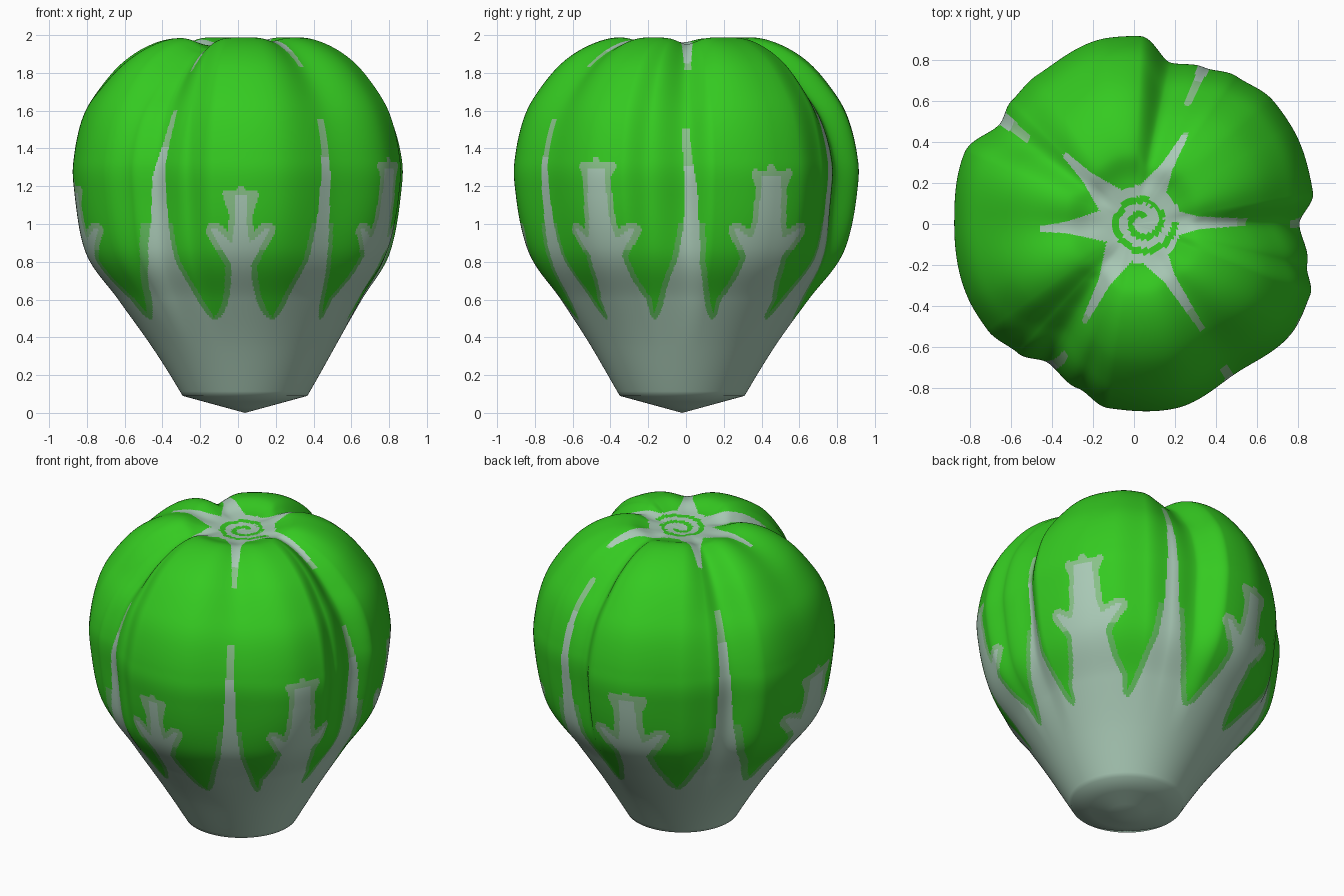
import bpy, bmesh, math

if "Cube" in bpy.data.objects:
    bpy.data.objects.remove(bpy.data.objects["Cube"])

# ---------- colours ----------
def material(name, rgb):
    m = bpy.data.materials.new(name)
    m.diffuse_color = (*rgb, 1)
    m.use_nodes = True
    m.node_tree.nodes["Principled BSDF"].inputs["Base Color"].default_value = m.diffuse_color
    return m

MATS = [material("leaf green", (0.035, 0.59, 0.015)),
        material("pale stalk", (0.40, 0.59, 0.47)),
        material("pale green tip", (0.25, 0.54, 0.25)),
        material("edge green", (0.12, 0.50, 0.11))]
GREEN, PALE, TIP, EDGE = range(4)

# ---------- helpers ----------
def lerp_table(table, x, ease=False):
    if x <= table[0][0]:
        return table[0][1]
    for (a, va), (b, vb) in zip(table, table[1:]):
        if x <= b:
            t = (x - a) / (b - a)
            if ease:
                t = t * t * (3 - 2 * t)
            return va + (vb - va) * t
    return table[-1][1]

def smoothstep(a, b, x):
    t = max(0, min(1, (x - a) / (b - a)))
    return t * t * (3 - 2 * t)

def catmull(p0, p1, p2, p3, t):
    return 0.5 * (2 * p1 + (p2 - p0) * t + (2 * p0 - 5 * p1 + 4 * p2 - p3) * t * t
                  + (3 * p1 - p0 - 3 * p2 + p3) * t ** 3)

def capsule(p, a, b, ra, rb):
    # distance to a tapered stroke
    ab = (b[0] - a[0], b[1] - a[1])
    t = ((p[0] - a[0]) * ab[0] + (p[1] - a[1]) * ab[1]) / (ab[0] ** 2 + ab[1] ** 2)
    t = max(0, min(1, t))
    return math.hypot(p[0] - a[0] - ab[0] * t, p[1] - a[1] - ab[1] * t) - (ra + (rb - ra) * t)

# ---------- shape ----------
# side profile (radius, height), bottom centre to top centre
PROFILE = [(0, 0), (0.33, 0.09), (0.33, 0.09), (0.485, 0.35), (0.65, 0.60), (0.815, 0.85),
           (0.88, 1.2), (0.875, 1.38), (0.83, 1.57), (0.755, 1.71), (0.635, 1.855),
           (0.49, 1.95), (0.34, 1.988), (0.2, 1.95), (0, 1.925)]
# outline seen from the top (degrees, radius)
OUTLINE = [(0, .81), (10, .89), (32, .907), (42, .91), (55, .88), (66, .84), (77, .81), (88, .92),
           (98, .92), (123, .87), (135, .85), (143, .82), (157, .90), (180, .88), (204, .89),
           (216, .885), (228, .85), (238, .80), (251, .85), (262, .91), (283, .925), (304, .885),
           (327, .94), (338, .93), (347, .87), (360, .81)]
# creases between leaves (degrees, width, depth on the side, depth on top)
CREASES = [(1, 12, .7, .7), (74, 12, .8, .8), (142, 12, .75, .75), (183, 14, .0, .5),
           (234, 15, 1.15, 1.15), (304, 11, .35, .4)]

def crease(deg, col):
    return sum(c[col] * math.exp(-(((deg - c[0] + 180) % 360 - 180) / c[1]) ** 2) for c in CREASES)

SEG = 720
DEGS = [k * 360 / SEG for k in range(SEG)]
LOBE = [(lerp_table(OUTLINE, d, True) / 0.89, crease(d, 2), crease(d, 3), math.cos(math.radians(d)),
         math.sin(math.radians(d))) for d in DEGS]

def ring(bm, r, z):
    w = smoothstep(0.3, 1.15, z)
    off = 1 - smoothstep(0.1, 0.95, z)
    pinch = 0.05 * smoothstep(1.3, 1.75, z) * smoothstep(0.2, 0.6, r)
    sink = 0.06 * smoothstep(0.1, 0.4, r) * smoothstep(1.5, 1.9, z)
    out = []
    for m, k, kt, ca, sa in LOBE:
        rr = r * (1 + (m - 1) * w) - pinch * k
        out.append(bm.verts.new((rr * ca + 0.037 * off, rr * sa - 0.02 * off,
                                 max(0, min(2, z - sink * kt)))))
    return out

# ---------- colour rules ----------
ANCHORS = [(v, i * 30) for i, v in enumerate((0, 30, 66, 102, 141, 188, 239, 271, 302, 329, 360))]
RIB_TOP = [1.50, 1.78, 1.72, 1.60, 1.55]
FAN_TOP = [1.31, 1.25, 1.22, 1.20, 1.35]
FAN_FAT = [2.1, 1.4, 1.8, 1.0, 2.1]                  # stem thickness of each fan
FAN_SPAN = [1.35, 1.1, 1.3, 1.0, 1.3]                # reach of its side branches
RIB_WIDTH = [(.45, 19), (.48, 15), (.51, 12.5), (.57, 10), (.65, 8), (.8, 4.4), (1.0, 2.8),
             (1.35, 1.7), (1.8, 1.0)]
FAN_WIDTH = [(.45, .20), (.48, .15), (.51, .105), (.56, .08), (.62, .062), (.7, .052), (.9, .042),
             (1.0, .03), (1.35, .022)]
FLARE = [(.48, 0), (.6, 1)]
ARMS = [(1, .60), (60, .50), (135, .47), (183, .45), (243, .53), (303, .61)]

def side_colour(c, r, z):
    if z < 0.42:
        return PALE
    i = round(c / 30)
    u = c - i * 30
    arc = math.radians(1) * r
    if i % 2 == 0:                                   # slim rib
        h = RIB_TOP[(i // 2) % 5]
        if i in (0, 10):
            u -= 2 * smoothstep(0.6, 1.0, z) * (1 - smoothstep(1.1, 1.5, z))
        elif i == 6:
            u -= 3 * smoothstep(1.2, 1.6, z)
        d = max((abs(u) - lerp_table(RIB_WIDTH, z)) * arc, z - h)
        if d < 0:
            return TIP if z > h - 0.2 else PALE
    else:                                            # branching fan
        j = i // 2
        h, span = FAN_TOP[j], FAN_SPAN[j]
        fat = 1 + (FAN_FAT[j] - 1) * lerp_table(FLARE, z)
        p = (abs(u) * arc, z)
        d = max(p[0] - lerp_table(FAN_WIDTH, z) * fat, z - h + 0.06)
        d = min(d, capsule(p, (.01, .80), (.13 * span, .96), .045 * span, .012))
        outer = min(d - 0.03, capsule(p, (0, h - .2), (.065 * span, h - .05), .045, .025),
                    capsule(p, (0, h - .15), (0, h - .02), .05 * span, .02))
        if d < 0:
            return PALE
        if outer < 0 and z > .86:
            return TIP
    return EDGE if d < 0.03 and z < 1.0 else GREEN

def top_colour(x, y):
    # spiral in the middle of the star
    sx, sy = x - 0.04, y - 0.01
    q, turn = math.hypot(sx, sy), (math.atan2(sy, sx) / math.tau) % 1
    for n in range(2):
        if n + turn > 0.15 and abs(q - (0.02 + 0.07 * (n + turn))) < 0.016:
            return GREEN
    d = math.hypot(x - 0.04, y) - 0.19
    for a, ln in ARMS:
        ca, sa = math.cos(math.radians(a)), math.sin(math.radians(a))
        d = min(d, capsule((x, y), (.14 * ca, .14 * sa), (.32 * ca, .32 * sa), .08, .03),
                capsule((x, y), (.3 * ca, .3 * sa), (ln * ca, ln * sa), .032, .014))
    if d < 0:
        return TIP if math.hypot(x, y) > 0.5 else PALE
    return GREEN

# ---------- build the head ----------
rows = []
n = len(PROFILE)
for i in range(n - 1):
    p = [PROFILE[max(0, min(n - 1, j))] for j in (i - 1, i, i + 1, i + 2)]
    length = math.dist(p[1], p[2])
    if length == 0:
        continue
    steps = 3 if i == 0 else math.ceil(length / (0.05 if i < 3 else 0.0145))
    for s in range(steps):
        t = s / steps
        if i == 0:
            rows.append((p[2][0] * t, p[2][1] * t, False))
        else:
            rows.append((catmull(*[q[0] for q in p], t), catmull(*[q[1] for q in p], t), i >= 10))
rows = rows[1:]

CANON = [lerp_table(ANCHORS, d + 180 / SEG) for d in DEGS]
bm = bmesh.new()
rings = [ring(bm, r, z) for r, z, top in rows]
bottom = bm.verts.new((0.037, -0.02, 0))
peak = bm.verts.new((0, 0, 1.925))
for j in range(len(rings) - 1):
    r, z, top = rows[j]
    a, b = rings[j], rings[j + 1]
    for k in range(SEG):
        k2 = (k + 1) % SEG
        f = bm.faces.new((a[k], a[k2], b[k2], b[k]))
        if not top:
            f.material_index = side_colour(CANON[k], r, z)
        elif r < 0.7:
            mid = (a[k].co + b[k2].co) / 2
            f.material_index = top_colour(mid.x, mid.y)
for k in range(SEG):
    k2 = (k + 1) % SEG
    bm.faces.new((bottom, rings[0][k2], rings[0][k])).material_index = PALE
    bm.faces.new((peak, rings[-1][k], rings[-1][k2])).material_index = PALE
for f in bm.faces:
    f.smooth = True

mesh = bpy.data.meshes.new("cabbage_head")
bm.to_mesh(mesh)
bm.free()
for m in MATS:
    mesh.materials.append(m)
head = bpy.data.objects.new("cabbage_head", mesh)
bpy.context.collection.objects.link(head)
